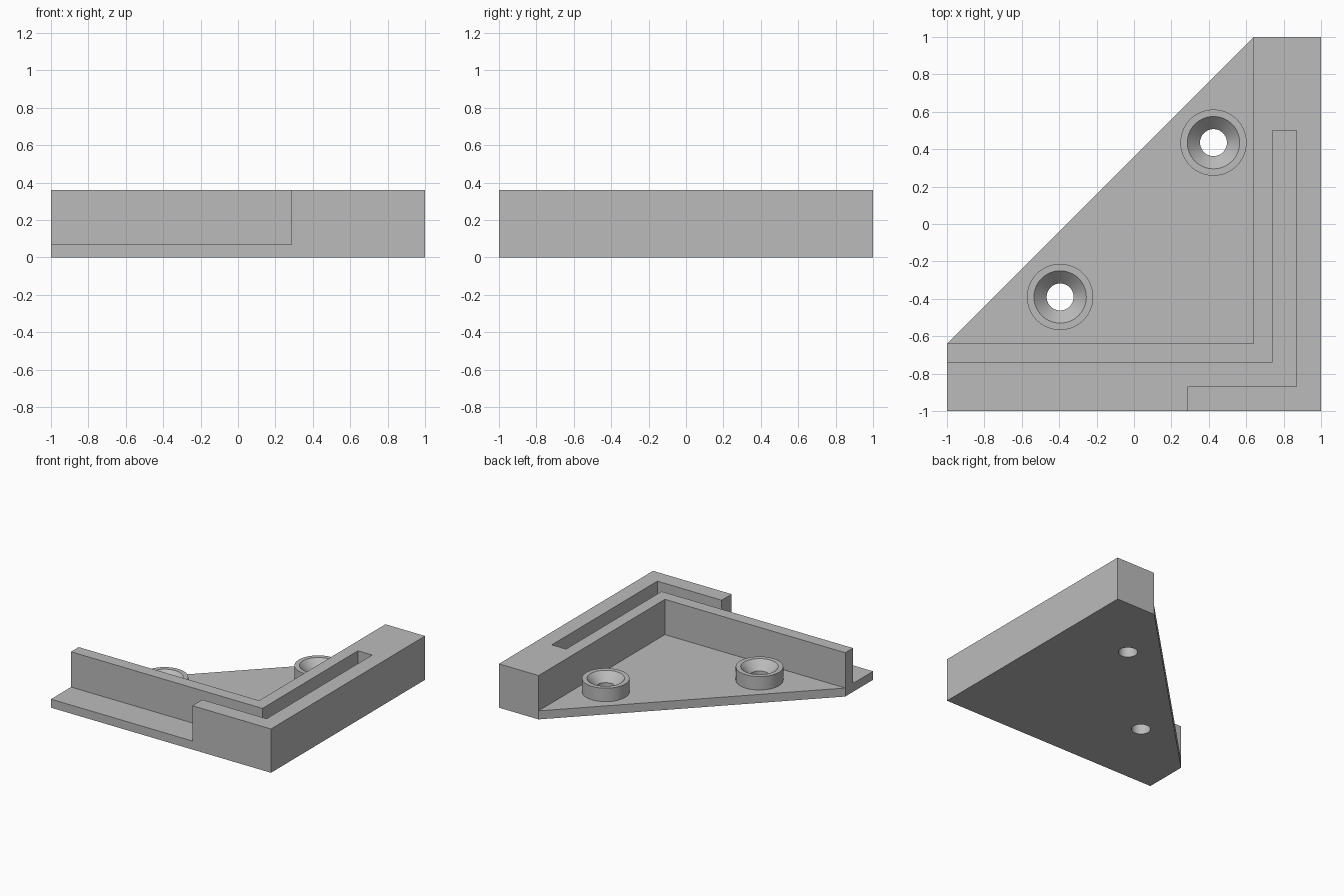
import bpy
import bmesh
from math import radians, cos, sin, pi

cube = bpy.data.objects.get("Cube")
if cube:
    bpy.data.objects.remove(cube, do_unlink=True)

HEIGHT, FLOOR, BOSS_TOP = 0.36, 0.07, 0.18
SCREWS = [(0.425, 0.435), (-0.395, -0.39)]

grey = bpy.data.materials.new("plain grey")
grey.use_nodes = True
colour = (0.5, 0.5, 0.5, 1)
grey.diffuse_color = colour
grey.node_tree.nodes["Principled BSDF"].inputs["Base Color"].default_value = colour


def finish(name, bm):
    bmesh.ops.recalc_face_normals(bm, faces=bm.faces)
    mesh = bpy.data.meshes.new(name)
    bm.to_mesh(mesh)
    bm.free()
    mesh.materials.append(grey)
    obj = bpy.data.objects.new(name, mesh)
    bpy.context.collection.objects.link(obj)
    return obj


def prism(name, outline, z0, z1):
    """Extrude a flat outline between two heights."""
    bm = bmesh.new()
    face = bm.faces.new([bm.verts.new((x, y, z0)) for x, y in outline])
    top = bmesh.ops.extrude_face_region(bm, geom=[face])["geom"]
    verts = [v for v in top if isinstance(v, bmesh.types.BMVert)]
    bmesh.ops.translate(bm, verts=verts, vec=(0, 0, z1 - z0))
    return finish(name, bm)


def turned(name, centre, profile, sides=64):
    """Solid of revolution from (radius, height) points, capped at both ends."""
    bm = bmesh.new()
    rings = [[bm.verts.new((centre[0] + r * cos(2 * pi * i / sides),
                            centre[1] + r * sin(2 * pi * i / sides), z))
              for i in range(sides)] for r, z in profile]
    for a, b in zip(rings, rings[1:]):
        for i in range(sides):
            j = (i + 1) % sides
            bm.faces.new((a[i], a[j], b[j], b[i]))
    bm.faces.new(rings[0])
    bm.faces.new(rings[-1])
    return finish(name, bm)


def combine(target, tool, operation):
    mod = target.modifiers.new(operation, 'BOOLEAN')
    mod.operation, mod.solver, mod.object = operation, 'EXACT', tool
    bpy.context.view_layer.objects.active = target
    bpy.ops.object.modifier_apply(modifier=mod.name)
    bpy.data.objects.remove(tool, do_unlink=True)


# Corner block with a diagonal back edge
bracket = prism("corner_bracket", [(-1, -1), (1, -1), (1, 1), (0.64, 1), (-1, -0.64)],
                0, HEIGHT)

# Open triangular pocket behind the walls
combine(bracket, prism("pocket", [(0.64, 1.2), (-1.2, 1.2), (-1.2, -0.64), (0.64, -0.64)],
                       FLOOR, 0.5), 'DIFFERENCE')

# Front ledge running into the L-shaped slot
combine(bracket, prism("slot", [(-1.2, -1.2), (0.285, -1.2), (0.285, -0.87), (0.87, -0.87),
                                (0.87, 0.5), (0.74, 0.5), (0.74, -0.74), (-1.2, -0.74)],
                       FLOOR, 0.5), 'DIFFERENCE')

# Screw bosses with countersunk through holes
for spot in SCREWS:
    combine(bracket, turned("boss", spot, [(0.177, 0.04), (0.177, BOSS_TOP)]), 'UNION')
    combine(bracket, turned("drill", spot, [(0.072, -0.1), (0.072, 0.11),
                                            (0.14, BOSS_TOP), (0.14, 0.3)]), 'DIFFERENCE')

bpy.ops.object.select_all(action='DESELECT')
bracket.select_set(True)
bpy.context.view_layer.objects.active = bracket
bpy.ops.object.shade_smooth_by_angle(angle=radians(30))
